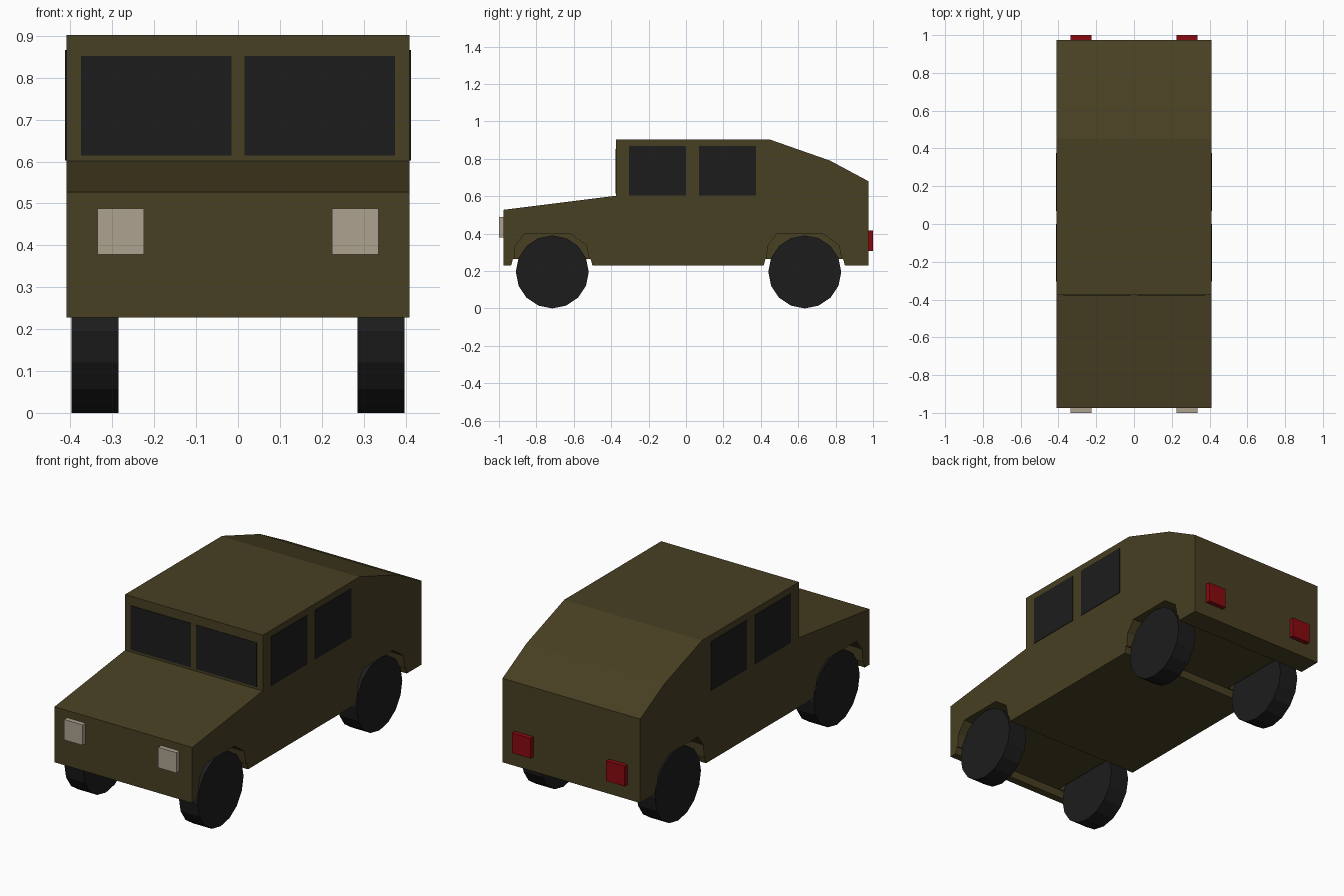
import bpy, bmesh, math

if "Cube" in bpy.data.objects:
    bpy.data.objects.remove(bpy.data.objects["Cube"])


def material(name, rgb):
    m = bpy.data.materials.new(name)
    m.diffuse_color = (*rgb, 1)
    m.use_nodes = True
    m.node_tree.nodes["Principled BSDF"].inputs["Base Color"].default_value = m.diffuse_color
    return m


CAMO = material("camouflage", (0.065, 0.05, 0.016))
GLASS = material("dark_glass", (0.012, 0.012, 0.012))
RUBBER = material("rubber", (0.012, 0.012, 0.012))
LAMP = material("pale_lamp", (0.42, 0.36, 0.28))
RED = material("red_lamp", (0.25, 0.003, 0.005))


def prism(name, profile, x0, x1, mat):
    """Extrude a (y, z) outline from x0 to x1."""
    bm = bmesh.new()
    face = bm.faces.new([bm.verts.new((x0, y, z)) for y, z in profile])
    ext = bmesh.ops.extrude_face_region(bm, geom=[face])
    verts = [g for g in ext["geom"] if isinstance(g, bmesh.types.BMVert)]
    bmesh.ops.translate(bm, verts=verts, vec=(x1 - x0, 0, 0))
    bmesh.ops.recalc_face_normals(bm, faces=bm.faces[:])
    me = bpy.data.meshes.new(name)
    bm.to_mesh(me)
    bm.free()
    me.materials.append(mat)
    ob = bpy.data.objects.new(name, me)
    bpy.context.collection.objects.link(ob)
    return ob


def box(name, xs, ys, zs, mat):
    return prism(name, [(ys[0], zs[0]), (ys[1], zs[0]), (ys[1], zs[1]), (ys[0], zs[1])],
                 xs[0], xs[1], mat)


AXLES = {"front": -0.715, "rear": 0.635}

# Body: side outline with a shallow underside step at each axle
outline = [(-0.975, 0.228), (-0.975, 0.527), (-0.375, 0.602), (-0.375, 0.902),
           (0.45, 0.902), (0.77, 0.79), (0.975, 0.68), (0.975, 0.228)]
for y in (AXLES["rear"], AXLES["front"]):
    outline += [(y + 0.215, 0.228), (y + 0.205, 0.265), (y - 0.21, 0.265), (y - 0.22, 0.228)]
body = prism("body", outline, -0.41, 0.41, CAMO)

# Wheel arches cut into the sides
arch = [(-0.205, 0.25), (-0.198, 0.333), (-0.15, 0.397), (0.1, 0.397), (0.183, 0.337), (0.2, 0.25)]
for end, y in AXLES.items():
    for side in (-1, 1):
        cutter = prism("arch_cutter", [(y + a, z) for a, z in arch], side * 0.27, side * 0.5, CAMO)
        cutter.hide_render = True
        mod = body.modifiers.new("arch", "BOOLEAN")
        mod.operation, mod.solver, mod.object = "DIFFERENCE", "EXACT", cutter
        bpy.context.view_layer.objects.active = body
        bpy.ops.object.modifier_apply(modifier=mod.name)
        bpy.data.objects.remove(cutter)

for side, label in ((-1, "left"), (1, "right")):
    # Wheels
    for end, y in AXLES.items():
        rim = [(y + 0.195 * math.sin(i * math.tau / 16), 0.195 - 0.195 * math.cos(i * math.tau / 16))
               for i in range(16)]
        prism(f"{end}_{label}_wheel", rim, side * 0.285, side * 0.397, RUBBER)
    # Windows
    box(f"{label}_windscreen", (side * 0.016, side * 0.375), (-0.378, -0.37), (0.615, 0.852), GLASS)
    for end, ys in (("front", (-0.305, 0.0)), ("rear", (0.07, 0.375))):
        box(f"{end}_{label}_window", (side * 0.405, side * 0.413), ys, (0.603, 0.867), GLASS)
    # Lamps
    xs = (side * 0.225, side * 0.335)
    box(f"{label}_headlight", xs, (-1.0, -0.97), (0.378, 0.488), LAMP)
    box(f"{label}_taillight", xs, (0.97, 1.0), (0.307, 0.415), RED)
